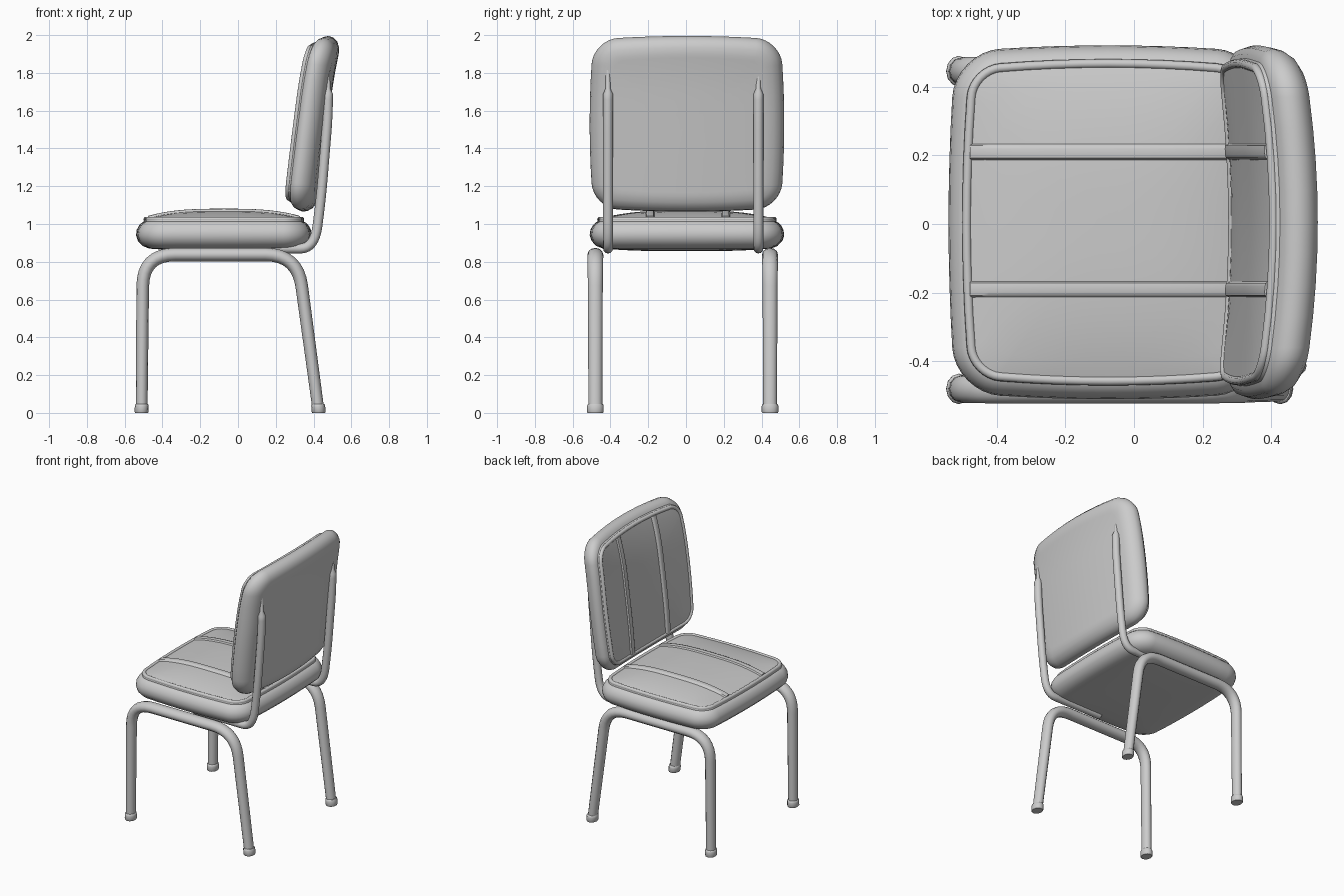
import bpy, bmesh, math
from mathutils import Vector

if "Cube" in bpy.data.objects:
    bpy.data.objects.remove(bpy.data.objects["Cube"])


def add_mesh(name, verts, faces, angle=40):
    me = bpy.data.meshes.new(name)
    me.from_pydata(verts, [], faces)
    bm = bmesh.new()
    bm.from_mesh(me)
    bmesh.ops.recalc_face_normals(bm, faces=bm.faces)
    bm.to_mesh(me)
    bm.free()
    me.shade_smooth()
    me.set_sharp_from_angle(angle=math.radians(angle))
    ob = bpy.data.objects.new(name, me)
    bpy.context.collection.objects.link(ob)
    return ob


def outline(a, b, inset, r=0.13, bulge=0.02):
    """Rounded rectangle with slightly bowed sides."""
    A, B = a - inset - bulge, b - inset - bulge
    r = max(r - inset, 0.05)
    raw = []
    for k in range(4):
        sx, sy = [(1, 1), (-1, 1), (-1, -1), (1, -1)][k]
        for i in range(9):
            t = math.pi / 2 * (k + i / 8)
            raw.append((sx * (A - r) + r * math.cos(t), sy * (B - r) + r * math.sin(t)))
    pts = []
    for i, p in enumerate(raw):
        q = raw[(i + 1) % len(raw)]
        n = 8 if i % 9 == 8 else 1
        for j in range(n):
            x = p[0] + (q[0] - p[0]) * j / n
            y = p[1] + (q[1] - p[1]) * j / n
            pts.append((x + bulge * x / A * (1 - (y / B) ** 2),
                        y + bulge * y / B * (1 - (x / A) ** 2)))
    return pts


def dome(p, q, A, B):
    return max(0, 1 - abs(p / A) ** 3) * max(0, 1 - abs(q / B) ** 3)


def loft(name, a, b, prof, low, high, place):
    """Closed pad: caps at both ends, profile of (inset, height) between."""
    rings = []

    def cap(inset, w, h, steps):
        for s in steps:
            rings.append([(p * s, q * s, w + h * dome(p * s, q * s, a - inset, b - inset))
                          for p, q in outline(a, b, inset)])
    steps = [0.06, 0.2, 0.35, 0.5, 0.65, 0.78, 0.88, 0.95]
    cap(*prof[0], low, steps)
    for inset, w in prof:
        rings.append([(p, q, w) for p, q in outline(a, b, inset)])
    cap(*prof[-1], high, steps[::-1])
    n = len(rings[0])
    verts = [place(*v) for r in rings for v in r]
    faces = [(i * n + j, i * n + (j + 1) % n, (i + 1) * n + (j + 1) % n, (i + 1) * n + j)
             for i in range(len(rings) - 1) for j in range(n)]
    faces += [tuple(range(n))[::-1], tuple(range((len(rings) - 1) * n, len(rings) * n))]
    return add_mesh(name, verts, faces)


def tube(name, pts, radius, radii=None, cyclic=False, y=0, ysc=1):
    cu = bpy.data.curves.new(name, 'CURVE')
    cu.dimensions = '3D'
    cu.bevel_depth = radius
    cu.bevel_resolution = 4
    cu.use_fill_caps = True
    sp = cu.splines.new('POLY')
    sp.points.add(len(pts) - 1)
    for i, p in enumerate(pts):
        sp.points[i].co = (*p, 1)
        sp.points[i].radius = radii[i] if radii else 1
    sp.use_cyclic_u = cyclic
    tmp = bpy.data.objects.new(name + "_path", cu)
    bpy.context.collection.objects.link(tmp)
    me = bpy.data.meshes.new_from_object(tmp.evaluated_get(bpy.context.evaluated_depsgraph_get()))
    bpy.data.objects.remove(tmp)
    me.shade_smooth()
    me.set_sharp_from_angle(angle=math.radians(50))
    ob = bpy.data.objects.new(name, me)
    ob.location.y = y
    ob.scale.y = ysc
    bpy.context.collection.objects.link(ob)
    return ob


def fillet(pts, r):
    """Round the inner corners of an xz path."""
    P = [Vector((x, 0, z)) for x, z in pts]
    out = [P[0]]
    for a, b, c in zip(P, P[1:], P[2:]):
        s = b + (a - b).normalized() * min(r, (a - b).length * 0.49)
        e = b + (c - b).normalized() * min(r, (c - b).length * 0.49)
        for i in range(9):
            t = i / 8
            out.append(s * (1 - t) ** 2 + b * 2 * t * (1 - t) + e * t * t)
    return out + [P[-1]]


def strip(name, a, b, inset, w, h, along_p, centre, place):
    """Raised rounded band across a panel."""
    A, B = a - inset, b - inset
    verts, faces, n, m = [], [], 30, 7
    L = (A if along_p else B) - 0.003
    for i in range(n + 1):
        t = -L + 2 * L * i / n
        for j in range(m):
            c = j / (m - 1) * 2 - 1
            o = centre + 0.027 * c
            p, q = (t, o) if along_p else (o, t)
            lift = -0.008 + 0.02 * math.sqrt(max(0, 1 - c ** 4))
            verts.append(place(p, q, w + h * dome(p, q, A, B) + lift))
    for i in range(n):
        for j in range(m):
            k = (j + 1) % m
            faces.append((i * m + j, i * m + k, (i + 1) * m + k, (i + 1) * m + j))
    faces += [tuple(range(m)), tuple(range(n * m, n * m + m))]
    add_mesh(name, verts, faces, 50)


def upholstery(name, a, b, body, panel_w, h, low, along_p, place):
    top = body[-1][1]
    loft(name, a, b, body, low, 0.0, place)
    loft(name + "_panel", a, b, [(0.06, top - 0.02), (0.06, panel_w)], 0, h, place)
    ring = [place(p, q, panel_w - 0.005) for p, q in outline(a, b, 0.053)]
    tube(name + "_piping", ring, 0.013, cyclic=True)
    for i, c in enumerate((-0.195, 0.205)):
        strip(f"{name}_band_{i + 1}", a, b, 0.06, panel_w, h, along_p, c, place)


# Seat cushion
def seat_place(p, q, w):
    return (-0.075 + p, q + 0.005, w)


upholstery("seat", 0.465, 0.515,
           [(0.12, 0.866), (0.07, 0.870), (0.035, 0.884), (0.01, 0.91), (0, 0.94),
            (0.004, 0.97), (0.018, 0.995), (0.032, 1.008), (0.04, 1.012), (0.042, 1.025)],
           1.03, 0.042, -0.01, True, seat_place)


# Backrest: leaned back and bowed around the sitter
def back_place(p, q, w):
    x = 0.475 + 0.128 * q - w - 0.04 * (p / 0.5) ** 2 + 0.2 * max(0, q - 0.15) ** 2
    return (x, p + 0.005, 1.53 + q + 0.1 * (w - 0.07))


upholstery("backrest", 0.515, 0.465,
           [(0.09, 0.0), (0.055, 0.006), (0.025, 0.022), (0.006, 0.048), (0, 0.075),
            (0.008, 0.1), (0.025, 0.115), (0.038, 0.12), (0.042, 0.13)],
           0.14, 0.012, 0.0, False, back_place)

# Leg frames, one bent tube per side, with feet
leg_path = fillet([(-0.51, 0.02), (-0.503, 0.838), (0.315, 0.838), (0.425, 0.02)], 0.17)
leg_radii = [1 + 0.15 * min(1, max(0, (p.z - 0.5) / 0.33)) for p in leg_path]
for side, y in (("right", -0.48), ("left", 0.445)):
    tube(f"leg_frame_{side}", leg_path, 0.031, leg_radii, y=y, ysc=1.18)
    for end, x, dx in (("front", -0.51, 0.001), ("rear", 0.427, -0.005)):
        tube(f"foot_{end}_{side}",
             [(x, 0, 0), (x, 0, 0.006), (x + dx * 0.5, 0, 0.034), (x + dx, 0, 0.044), (x + dx, 0, 0.048)],
             0.037, [0.92, 1, 1, 0.94, 0.82], y=y, ysc=1.2)

# Backrest support tubes
sup_path = fillet([(-0.05, 0.872), (0.25, 0.87), (0.405, 0.87), (0.44, 1.14),
                   (0.478, 1.6), (0.474, 1.84)], 0.12)
sup_radii = [1 if p.z < 1.7 else 0.5 for p in sup_path]
for side, y in (("right", -0.413), ("left", 0.383)):
    tube(f"back_support_{side}", sup_path, 0.026, sup_radii, y=y)
